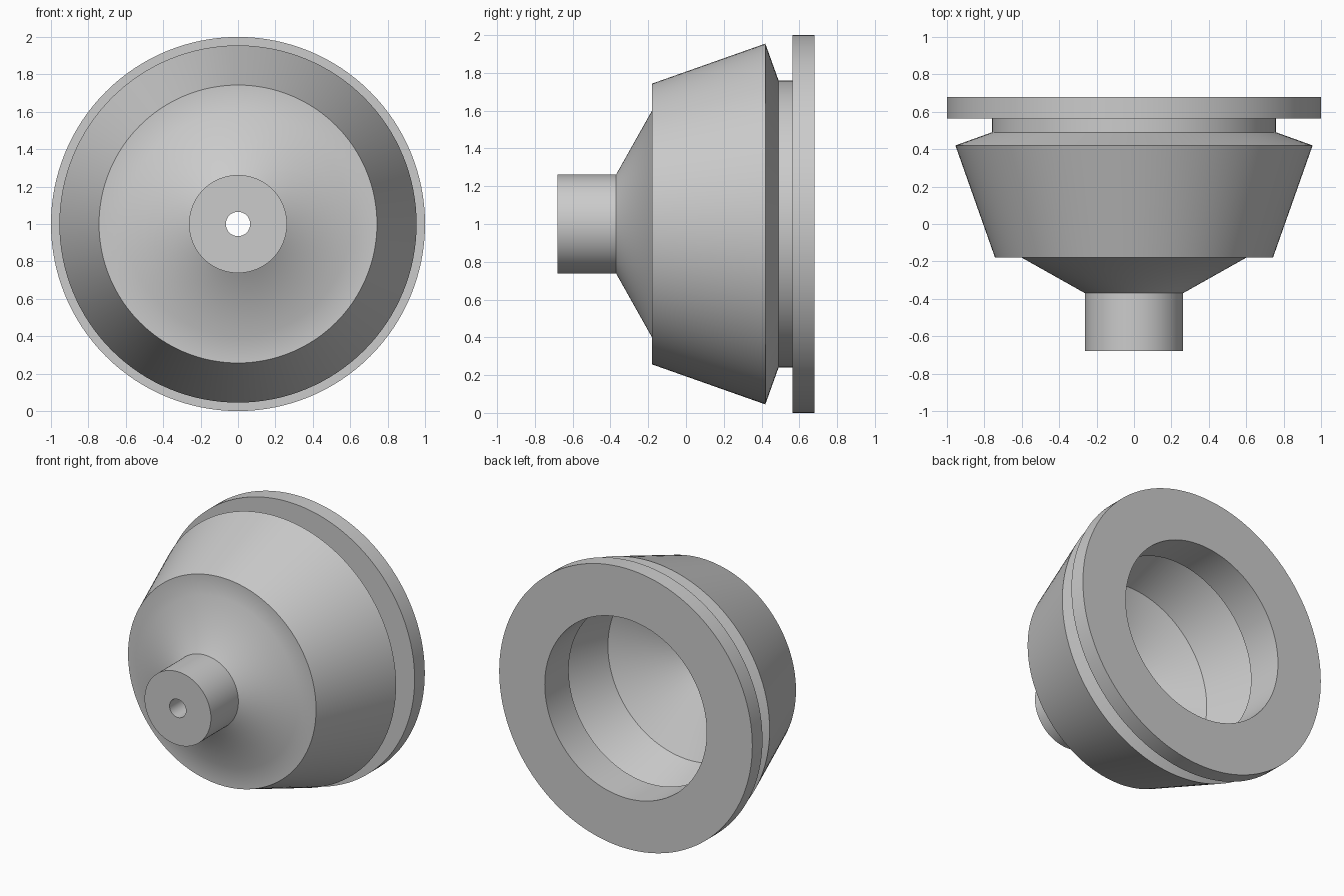
import bpy, bmesh, math
from mathutils import Matrix, Vector

if "Cube" in bpy.data.objects:
    bpy.data.objects.remove(bpy.data.objects["Cube"], do_unlink=True)

SEGMENTS = 128

grey = bpy.data.materials.new("plain grey")
grey.use_nodes = True
colour = (0.6, 0.6, 0.6, 1)
grey.diffuse_color = colour
grey.node_tree.nodes["Principled BSDF"].inputs["Base Color"].default_value = colour


def lathe(name, profile):
    """Revolve a closed (radius, y) profile about the y axis at z = 1."""
    bm = bmesh.new()
    ring = [bm.verts.new((r, y, 0)) for r, y in profile]
    edges = [bm.edges.new((ring[i - 1], ring[i])) for i in range(len(ring))]
    bmesh.ops.spin(bm, geom=ring + edges, cent=(0, 0, 0), axis=(0, 1, 0),
                   angle=math.tau, steps=SEGMENTS, use_merge=True)
    bmesh.ops.remove_doubles(bm, verts=bm.verts, dist=1e-5)
    bmesh.ops.recalc_face_normals(bm, faces=bm.faces)
    bmesh.ops.transform(bm, matrix=Matrix.Translation(Vector((0, 0, 1))), verts=bm.verts)
    mesh = bpy.data.meshes.new(name)
    bm.to_mesh(mesh)
    bm.free()
    mesh.materials.append(grey)
    obj = bpy.data.objects.new(name, mesh)
    bpy.context.collection.objects.link(obj)
    bpy.ops.object.select_all(action='DESELECT')
    obj.select_set(True)
    bpy.context.view_layer.objects.active = obj
    bpy.ops.object.shade_smooth_by_angle(angle=math.radians(30))
    return obj


# Outer wall from spout to flange, then the cavity back to the spout hole
outside = [(0.065, -0.68), (0.262, -0.68), (0.262, -0.37), (0.6, -0.18),
           (0.743, -0.18), (0.955, 0.42), (0.76, 0.49), (0.76, 0.565),
           (1.0, 0.565), (1.0, 0.68)]
inside = [(0.64, 0.68), (0.64, 0.41), (0.8, 0.41), (0.645, -0.04), (0.065, -0.365)]
lathe("flanged_funnel_body", outside + inside)
